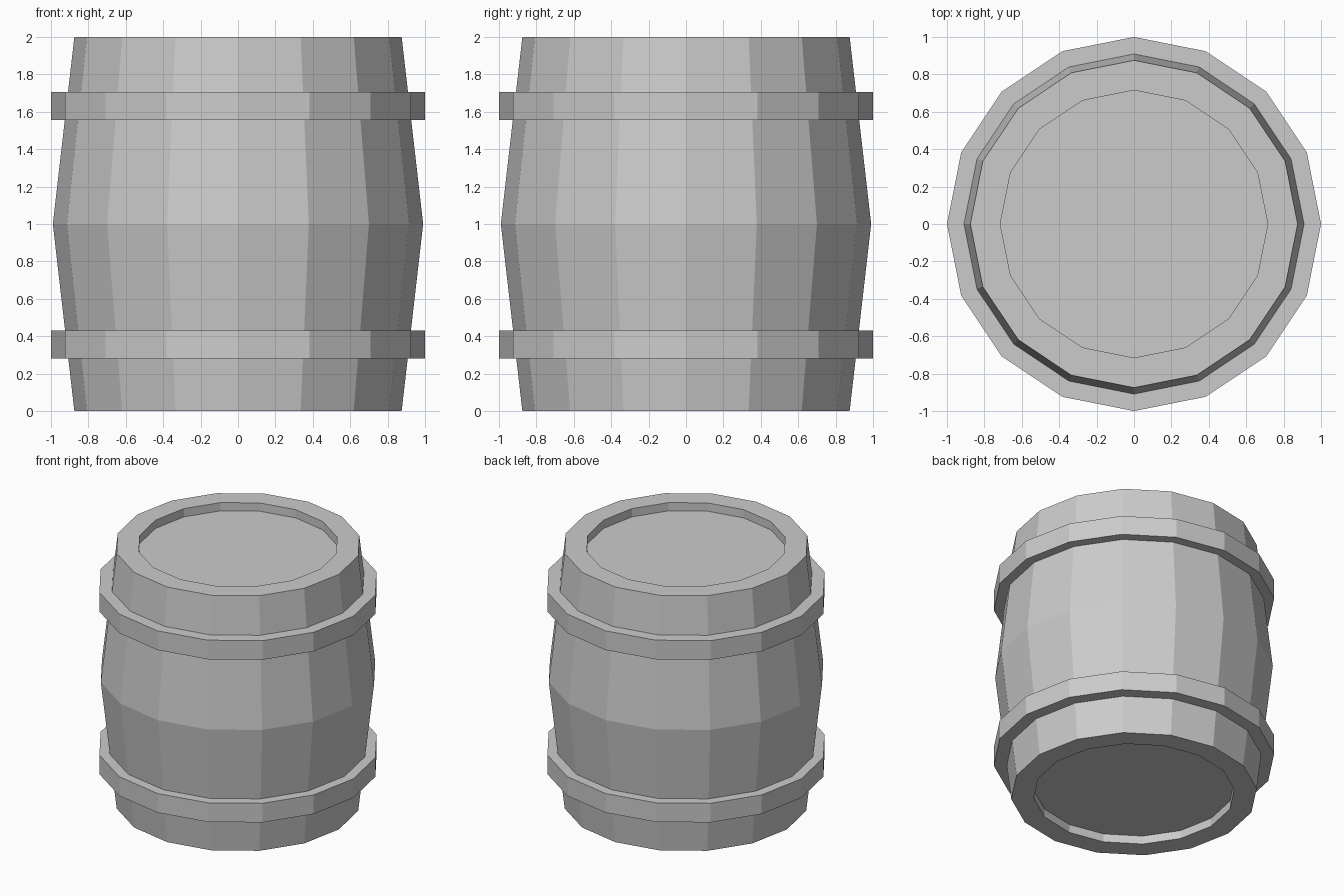
import bpy, bmesh
from math import cos, sin, tau

if "Cube" in bpy.data.objects:
    bpy.data.objects.remove(bpy.data.objects["Cube"])

SIDES = 16


def lathe(name, profile, closed=False):
    """Spin (radius, z) points into a faceted solid; open ends are capped."""
    bm = bmesh.new()
    rings = [[bm.verts.new((r * cos(tau * i / SIDES), r * sin(tau * i / SIDES), z))
              for i in range(SIDES)] for r, z in profile]
    pairs = list(zip(rings, rings[1:]))
    if closed:
        pairs.append((rings[-1], rings[0]))
    for a, b in pairs:
        for i in range(SIDES):
            j = (i + 1) % SIDES
            bm.faces.new((a[i], a[j], b[j], b[i]))
    if not closed:
        bm.faces.new(rings[0][::-1])
        bm.faces.new(rings[-1])
    bmesh.ops.recalc_face_normals(bm, faces=bm.faces)
    mesh = bpy.data.meshes.new(name)
    bm.to_mesh(mesh)
    bm.free()
    obj = bpy.data.objects.new(name, mesh)
    bpy.context.collection.objects.link(obj)
    return obj


# Bulging barrel body with a recessed lid at each end
RIM, BELLY, LID, RECESS = 0.875, 0.99, 0.715, 0.065
lathe("barrel_body", [(LID, RECESS), (LID, 0), (RIM, 0), (BELLY, 1),
                      (RIM, 2), (LID, 2), (LID, 2 - RECESS)])

# Two flat hoops, their inner edges sunk into the staves
for name, z in (("lower_hoop", 0.28), ("upper_hoop", 1.555)):
    lathe(name, [(0.9, z), (1, z), (1, z + 0.15), (0.9, z + 0.15)], closed=True)
